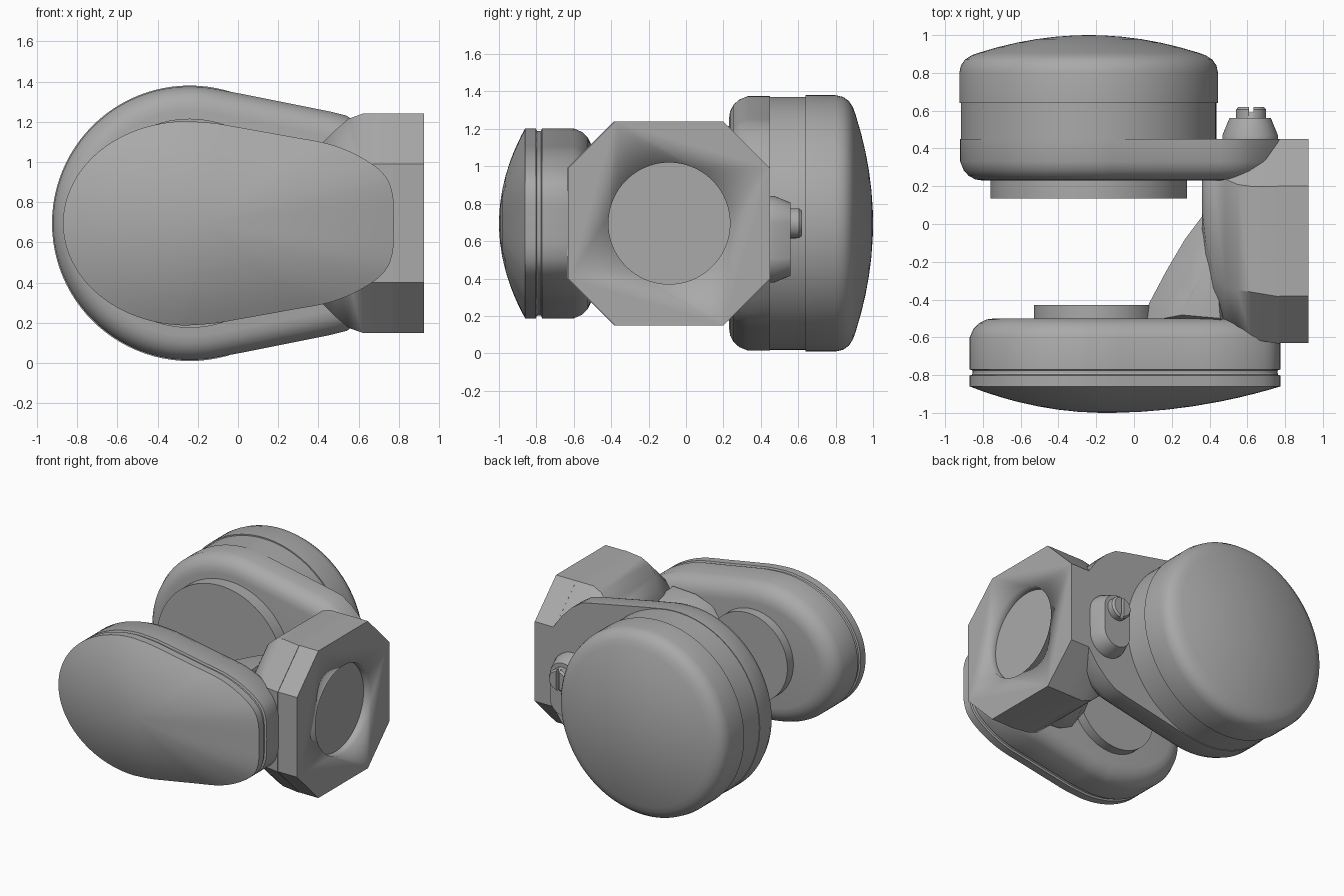
import bpy, bmesh, math
from mathutils import Vector

if "Cube" in bpy.data.objects:
    bpy.data.objects.remove(bpy.data.objects["Cube"])

MID = 0.695           # height of the main axis
DRUM_X = -0.24        # axis of the joint

grey = bpy.data.materials.new("machine grey")
grey.use_nodes = True
grey.diffuse_color = (0.4, 0.4, 0.4, 1)
grey.node_tree.nodes["Principled BSDF"].inputs["Base Color"].default_value = (0.4, 0.4, 0.4, 1)


def loft(name, rings, angle=32):
    """Skin a list of equal-length point rings and close both ends."""
    bm = bmesh.new()
    rows = [[bm.verts.new(p) for p in ring] for ring in rings]
    n = len(rows[0])
    for a, b in zip(rows, rows[1:]):
        for i in range(n):
            j = (i + 1) % n
            bm.faces.new((a[i], a[j], b[j], b[i]))
    bm.faces.new(rows[0])
    bm.faces.new(rows[-1])
    bmesh.ops.recalc_face_normals(bm, faces=bm.faces)
    mesh = bpy.data.meshes.new(name)
    bm.to_mesh(mesh)
    bm.free()
    mesh.materials.append(grey)
    mesh.shade_smooth()
    mesh.set_sharp_from_angle(angle=math.radians(angle))
    obj = bpy.data.objects.new(name, mesh)
    bpy.context.collection.objects.link(obj)
    return obj


def circle(r, cx=0.0, cz=0.0, n=96):
    return [Vector((cx + r * math.cos(2 * math.pi * i / n),
                    cz + r * math.sin(2 * math.pi * i / n))) for i in range(n)]


def inset(outline, d):
    """Move each outline point inward (outline runs counter-clockwise)."""
    out, n = [], len(outline)
    for i, p in enumerate(outline):
        t = (outline[(i + 1) % n] - outline[i - 1]).normalized()
        out.append(p + Vector((-t.y, t.x)) * d)
    return out


def at_y(outline, y):
    return [(p.x, y, MID + p.y) for p in outline]


def spline(pts, steps=6):
    """Smooth curve through a few points."""
    p = [Vector(q) for q in pts]
    p = [2 * p[0] - p[1]] + p + [2 * p[-1] - p[-2]]
    out = []
    for a, b, c, d in zip(p, p[1:], p[2:], p[3:]):
        for k in range(steps):
            t = k / steps
            out.append(0.5 * (2 * b + (c - a) * t + (2 * a - 5 * b + 4 * c - d) * t * t
                              + (3 * b - a - 3 * c + d) * t ** 3))
    return out + [p[-2]]


def mirrored(upper):
    """Upper half outline, right to left, closed by its reflection."""
    lower = [Vector((p.x, -p.y)) for p in reversed(upper) if abs(p.y) > 1e-4]
    return upper + lower


def cut(target, cutter):
    mod = target.modifiers.new("cut", 'BOOLEAN')
    mod.object = cutter
    mod.solver = 'EXACT'
    cutter.hide_render = True
    cutter.hide_viewport = True
    cutter.display_type = 'WIRE'


# Rear drum: domed cover with a softly rounded rim
drum_profile = [(0.64, 0.685), (0.80, 0.685), (0.84, 0.676), (0.87, 0.655), (0.893, 0.62),
                (0.907, 0.58)]
drum_profile += [(1.0 - 0.093 * (r / 0.58) ** 2, r) for r in (0.48, 0.38, 0.28, 0.18, 0.08, 0.01)]
loft("rear_drum_cover", [at_y(circle(r, DRUM_X), y) for y, r in drum_profile])
loft("rear_drum_neck", [at_y(circle(0.676, DRUM_X), y) for y in (0.40, 0.645)])

# Rear arm: round end tapering to the flange, soft inner edge
arc = [Vector((DRUM_X + 0.68 * math.cos(a), 0.68 * math.sin(a)))
       for a in [math.radians(78 + 102 * i / 40) for i in range(41)]]
taper = [Vector(p) for p in ((0.77, 0.3), (0.70, 0.40), (0.62, 0.48), (0.54, 0.535), (0.46, 0.555),
                             (0.32, 0.583), (0.15, 0.617), (0.02, 0.643))]
arm = mirrored(taper + arc)
loft("rear_arm", [at_y(inset(arm, d), y) for y, d in
                  ((0.23, 0.12), (0.236, 0.08), (0.255, 0.045), (0.285, 0.018), (0.33, 0.0), (0.45, 0.0))])
loft("rear_bearing_disc", [at_y(circle(0.52, DRUM_X), y) for y in (0.135, 0.25)])

# Front arm: egg outline with groove and domed cover
right = spline([(0.775, 0), (0.768, 0.15), (0.72, 0.25), (0.6, 0.335), (0.45, 0.395),
                (0.25, 0.433), (0, 0.478), (-0.12, 0.498), (-0.25, 0.508)])
left = [Vector((-0.25 + 0.62 * math.cos(a), 0.508 * math.sin(a)))
        for a in [math.radians(90 + 90 * i / 30) for i in range(1, 31)]]
egg = mirrored(right + left)
loft("front_arm", [at_y(inset(egg, d), y) for y, d in
                   ((-0.50, 0.13), (-0.505, 0.09), (-0.525, 0.05), (-0.555, 0.02), (-0.60, 0.0),
                    (-0.77, 0.0), (-0.775, 0.015), (-0.80, 0.015))])
hub = Vector((-0.15, 0))
cover = [at_y(inset(egg, 0.015), -0.79), at_y(inset(egg, 0.012), -0.798), at_y(egg, -0.803),
         at_y(egg, -0.86)]
for s in (0.93, 0.85, 0.75, 0.65, 0.5, 0.35, 0.2, 0.05):
    cover.append(at_y([hub + (p - hub) * s for p in egg], -0.86 - 0.14 * (1 - s * s)))
loft("front_cover", cover)
loft("front_bearing_disc", [at_y(circle(0.325, -0.205), y) for y in (-0.43, -0.52)])


# Flange and web: eight-sided sections along x
def octagon(x, y0, y1, h, c):
    return [(x, y, MID + z) for y, z in
            ((y1, -h + c), (y1, h - c), (y1 - c, h), (y0 + c, h),
             (y0, h - c), (y0, -h + c), (y0 + c, -h), (y1 - c, -h))]


flange = loft("flange", [octagon(x, -0.63, 0.45, 0.545, 0.25) for x in (0.76, 0.925)])
bore = loft("flange_bore_cutter",
            [[(x, p.x, MID + p.y) for p in circle(0.325, -0.09)] for x in (0.865, 1.0)])
cut(flange, bore)

loft("web", [octagon(0.36, -0.05, 0.40, 0.30, 0.12), octagon(0.38, -0.25, 0.42, 0.35, 0.15),
             octagon(0.42, -0.44, 0.44, 0.40, 0.18), octagon(0.48, -0.54, 0.448, 0.46, 0.21),
             octagon(0.55, -0.59, 0.449, 0.52, 0.24), octagon(0.62, -0.61, 0.449, 0.545, 0.25),
             octagon(0.77, -0.635, 0.449, 0.545, 0.25)], angle=40)

# Inner gusset between the web and the front arm
gusset = [(0.45, 0.12), (0.36, 0.04), (0.27, -0.08), (0.17, -0.25), (0.08, -0.42),
          (0.05, -0.52), (0.50, -0.56)]
gx = Vector((0.42, -0.45))
loft("gusset", [[(*(gx + (Vector(p) - gx) * s), MID + z) for p in gusset]
                for z, s in ((-0.32, 0.45), (-0.25, 0.8), (-0.15, 1), (0.15, 1), (0.25, 0.8), (0.32, 0.45))])


# Lock boss on the back with a slotted screw
def slot_shape(r, h):
    return [Vector((p.x + 0.615, p.y - 0.085 + math.copysign(h, p.y))) for p in circle(r, n=48)]


loft("lock_boss", [at_y(slot_shape(r, 0.085), y) for y, r in ((0.44, 0.147), (0.47, 0.147), (0.56, 0.11))])
screw = loft("lock_screw", [at_y(circle(r, 0.62, n=48), y) for y, r in
                            ((0.54, 0.08), (0.605, 0.08), (0.62, 0.068))])
slot = loft("screw_slot_cutter", [[(0.62 + x, y, MID + z) for x, z in
                                   ((-0.012, -0.1), (0.012, -0.1), (0.012, 0.1), (-0.012, 0.1))]
                                  for y in (0.59, 0.65)])
cut(screw, slot)
